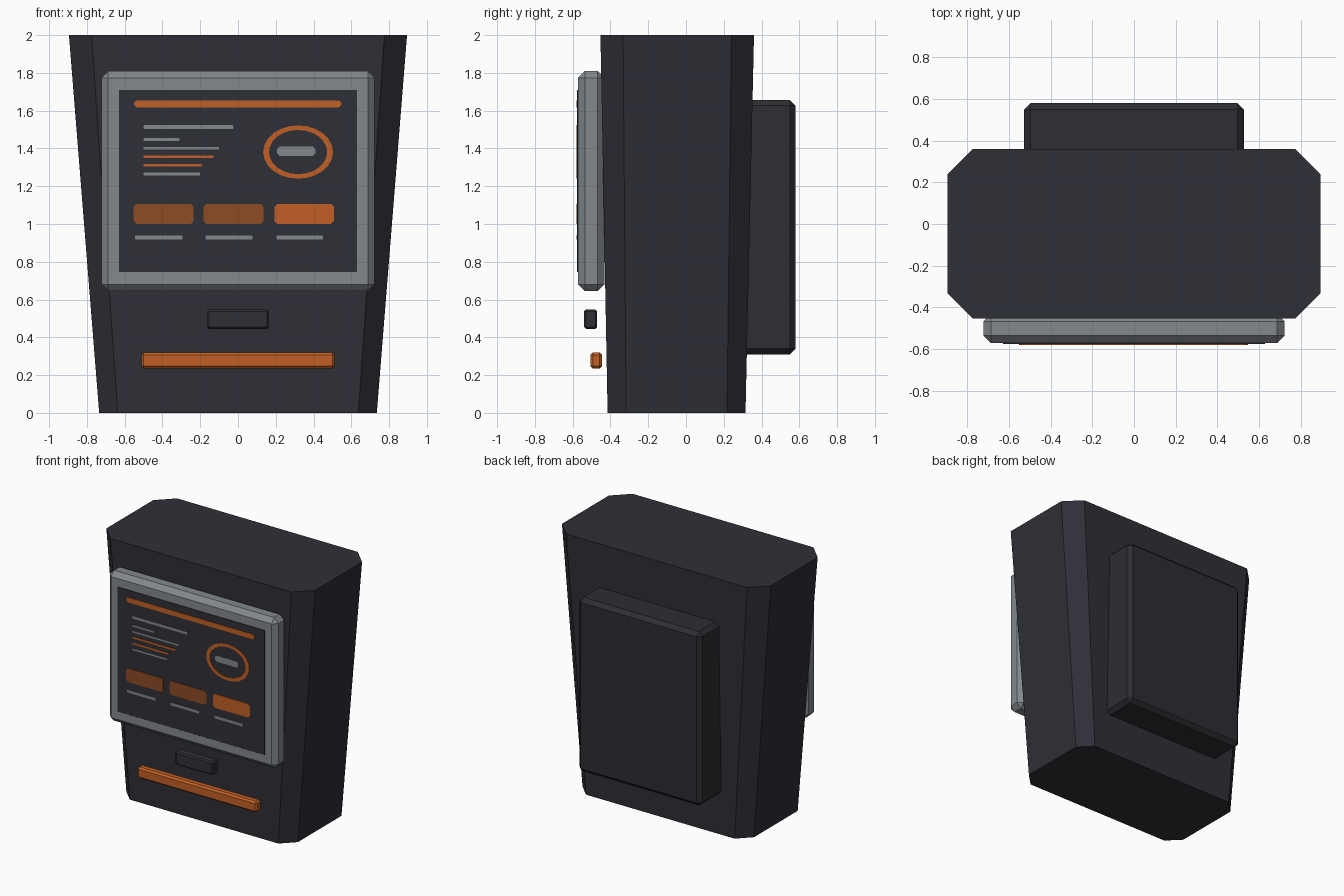
import bpy, bmesh, math

if "Cube" in bpy.data.objects:
    bpy.data.objects.remove(bpy.data.objects["Cube"])


def material(name, rgb):
    m = bpy.data.materials.new(name)
    m.diffuse_color = (*rgb, 1)
    m.use_nodes = True
    m.node_tree.nodes["Principled BSDF"].inputs["Base Color"].default_value = m.diffuse_color
    return m


DARK = material("dark_casing", (0.028, 0.028, 0.038))
BACK = material("charcoal_back", (0.026, 0.027, 0.033))
GREY = material("frame_grey", (0.225, 0.248, 0.268))
ORANGE = material("orange", (0.54, 0.118, 0.018))
BROWN = material("dim_orange", (0.265, 0.072, 0.018))


def finish(name, bm, mat):
    bmesh.ops.recalc_face_normals(bm, faces=bm.faces)
    me = bpy.data.meshes.new(name)
    bm.to_mesh(me)
    bm.free()
    me.materials.append(mat)
    ob = bpy.data.objects.new(name, me)
    bpy.context.collection.objects.link(ob)
    return ob


def loft(name, rings, mat):
    """Closed solid through matching rings of 3D points."""
    bm = bmesh.new()
    vs = [[bm.verts.new(p) for p in r] for r in rings]
    n = len(vs[0])
    for a, b in zip(vs, vs[1:]):
        for i in range(n):
            j = (i + 1) % n
            bm.faces.new((a[i], a[j], b[j], b[i]))
    bm.faces.new(vs[0])
    bm.faces.new(vs[-1])
    return finish(name, bm, mat)


def box(name, x, y, z, bevel, mat):
    """Box between limits with flat chamfered edges."""
    bm = bmesh.new()
    bmesh.ops.create_cube(bm, size=1)
    for v in bm.verts:
        v.co = [(lo + hi) / 2 + c * (hi - lo) for c, (lo, hi) in zip(v.co, (x, y, z))]
    bmesh.ops.bevel(bm, geom=bm.edges[:], offset=bevel, segments=1, affect='EDGES')
    return finish(name, bm, mat)


def octagon(x0, x1, y0, y1, c, d):
    """Rectangle outline with cut corners."""
    return [(x0 + c, y0), (x1 - c, y0), (x1, y0 + d), (x1, y1 - d),
            (x1 - c, y1), (x0 + c, y1), (x0, y1 - d), (x0, y0 + d)]


SCREEN_Y, DETAIL_Y = -0.576, -0.580


def plate(name, x0, x1, z0, z1, c, mat):
    """Thin screen detail with cut corners."""
    o = octagon(x0, x1, z0, z1, c, c)
    return loft(name, [[(x, y, z) for x, z in o] for y in (DETAIL_Y, SCREEN_Y + 0.001)], mat)


# Tapered casing with cut corners
loft("casing", [
    [(x, y, 0) for x, y in octagon(-0.735, 0.735, -0.415, 0.315, 0.098, 0.098)],
    [(x, y, 2) for x, y in octagon(-0.895, 0.895, -0.453, 0.36, 0.12, 0.12)]], DARK)

# Rear housing
box("rear_housing", (-0.527, 0.527), (0.25, 0.58), (0.31, 1.657), 0.03, BACK)

# Screen surround and panel
box("screen_frame", (-0.723, 0.723), (-0.572, -0.432), (0.645, 1.81), 0.036, GREY)
box("screen_panel", (-0.63, 0.63), (SCREEN_Y, -0.57), (0.745, 1.71), 0.0005, DARK)

# Card slot and lower bar stand slightly off the casing
box("card_slot", (-0.163, 0.163), (-0.54, -0.47), (0.445, 0.547), 0.01, DARK)
box("lower_bar", (-0.512, 0.512), (-0.506, -0.444), (0.235, 0.32), 0.013, ORANGE)

# Screen header and text lines
plate("header_line", -0.55, 0.547, 1.617, 1.655, 0.013, ORANGE)
plate("title_line", -0.5, -0.025, 1.502, 1.523, 0.004, GREY)
for i, (x1, mat) in enumerate([(-0.31, GREY), (-0.1, GREY), (-0.13, ORANGE),
                               (-0.19, ORANGE), (-0.2, GREY)]):
    z = 1.447 - 0.0455 * i
    plate(f"text_line_{i + 1}", -0.5, x1, z - 0.007, z + 0.007, 0.002, mat)

# Buttons with captions
for i, (x0, x1, c0, c1, mat) in enumerate([(-0.552, -0.235, -0.545, -0.295, BROWN),
                                           (-0.182, 0.135, -0.172, 0.077, BROWN),
                                           (0.193, 0.507, 0.203, 0.449, ORANGE)]):
    plate(f"button_{i + 1}", x0, x1, 1.0, 1.107, 0.015, mat)
    plate(f"caption_{i + 1}", c0, c1, 0.918, 0.94, 0.004, GREY)

# Oval ring with pill in its centre
bm = bmesh.new()
N = 24
grid = []
for k in range(N):
    a = math.tau * k / N
    grid.append([bm.verts.new((0.318 + rx * math.cos(a), y, 1.381 + rz * math.sin(a)))
                 for rx, rz, y in ((0.185, 0.141, DETAIL_Y), (0.154, 0.117, DETAIL_Y),
                                   (0.154, 0.117, SCREEN_Y + 0.001),
                                   (0.185, 0.141, SCREEN_Y + 0.001))])
for k in range(N):
    a, b = grid[k], grid[(k + 1) % N]
    for i in range(4):
        j = (i + 1) % 4
        bm.faces.new((a[i], a[j], b[j], b[i]))
finish("oval_ring", bm, ORANGE)
plate("ring_pill", 0.207, 0.411, 1.361, 1.409, 0.014, GREY)
